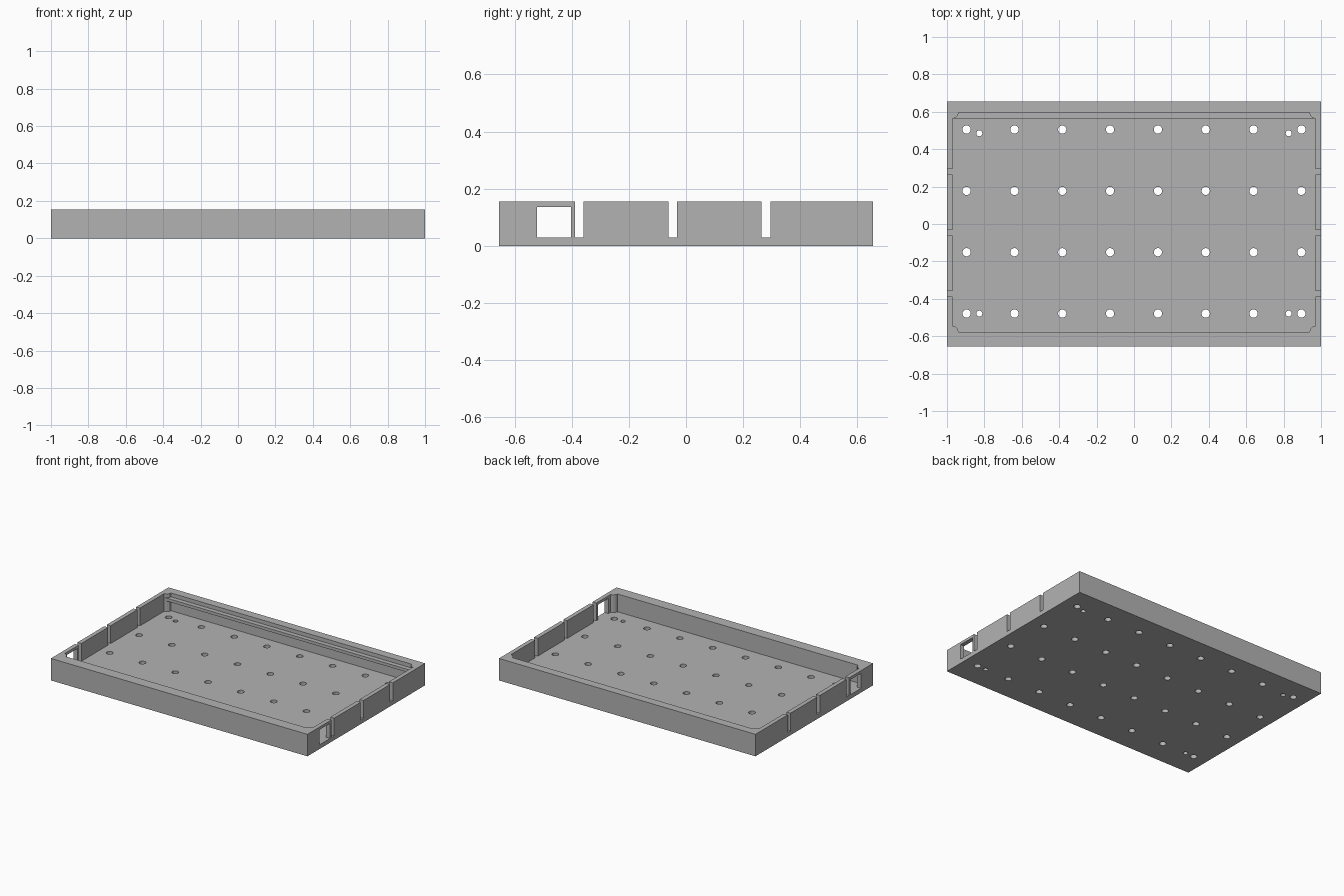
import bpy, bmesh, math
from mathutils import Matrix, Vector

if "Cube" in bpy.data.objects:
    bpy.data.objects.remove(bpy.data.objects["Cube"])

HEIGHT, FLOOR = 0.155, 0.03
HALF_X, HALF_Y = 1.0, 0.655
IN_X, IN_FRONT, IN_BACK = 0.97, -0.577, 0.595

grey = bpy.data.materials.new("plain grey")
grey.use_nodes = True
COLOUR = (0.45, 0.45, 0.45, 1)
grey.diffuse_color = COLOUR
grey.node_tree.nodes["Principled BSDF"].inputs["Base Color"].default_value = COLOUR


def add_box(bm, low, high):
    low, high = Vector(low), Vector(high)
    place = Matrix.Translation((low + high) / 2) @ Matrix.Diagonal((*(high - low), 1))
    bmesh.ops.create_cube(bm, size=1, matrix=place)


def add_hole(bm, x, y, radius):
    bmesh.ops.create_cone(bm, cap_ends=True, segments=24, radius1=radius, radius2=radius,
                          depth=0.1, matrix=Matrix.Translation((x, y, 0.015)))


def make_object(name, bm):
    bmesh.ops.recalc_face_normals(bm, faces=bm.faces)
    mesh = bpy.data.meshes.new(name)
    bm.to_mesh(mesh)
    bm.free()
    mesh.materials.append(grey)
    obj = bpy.data.objects.new(name, mesh)
    bpy.context.collection.objects.link(obj)
    return obj


def cut(target, name, bm):
    cutter = make_object(name, bm)
    cutter.hide_render = True
    mod = target.modifiers.new(name, "BOOLEAN")
    mod.operation, mod.solver, mod.object = "DIFFERENCE", "EXACT", cutter
    bpy.context.view_layer.objects.active = target
    bpy.ops.object.modifier_apply(modifier=name)
    bpy.data.objects.remove(cutter)


# Solid tray block
bm = bmesh.new()
add_box(bm, (-HALF_X, -HALF_Y, 0), (HALF_X, HALF_Y, HEIGHT))
tray = make_object("tray", bm)

# Inner pocket with a small rounded post left in each corner
bm = bmesh.new()
outline = []
corners = [(IN_X, IN_BACK, 180), (-IN_X, IN_BACK, 270),
           (-IN_X, IN_FRONT, 0), (IN_X, IN_FRONT, 90)]
for cx, cy, start in corners:
    for step in (3, 2, 1, 0):
        a = math.radians(start + step * 30)
        outline.append(bm.verts.new((cx + 0.032 * math.cos(a), cy + 0.032 * math.sin(a), FLOOR)))
base = bm.faces.new(outline)
top = bmesh.ops.extrude_face_region(bm, geom=[base])["geom"]
bmesh.ops.translate(bm, vec=(0, 0, 0.3), verts=[v for v in top if isinstance(v, bmesh.types.BMVert)])
cut(tray, "pocket_cutter", bm)

# Open slots and a cable window through both side walls
bm = bmesh.new()
for y in (-0.373, -0.047, 0.28):
    add_box(bm, (-1.1, y - 0.015, FLOOR), (1.1, y + 0.015, 0.3))
add_box(bm, (-1.1, -0.521, FLOOR), (1.1, -0.403, 0.136))
cut(tray, "side_opening_cutter", bm)

# Grid of floor holes, plus a smaller hole near each corner
bm = bmesh.new()
for row in range(4):
    for col in range(8):
        add_hole(bm, -0.895 + col * 0.2557, -0.479 + row * 0.328, 0.022)
for x in (-0.827, 0.827):
    for y in (-0.479, 0.485):
        add_hole(bm, x, y, 0.016)
cut(tray, "hole_cutter", bm)

# Thin rail along the inside of the back wall
bm = bmesh.new()
add_box(bm, (-IN_X, 0.563, 0.107), (IN_X, IN_BACK, 0.128))
make_object("back_rail", bm)
